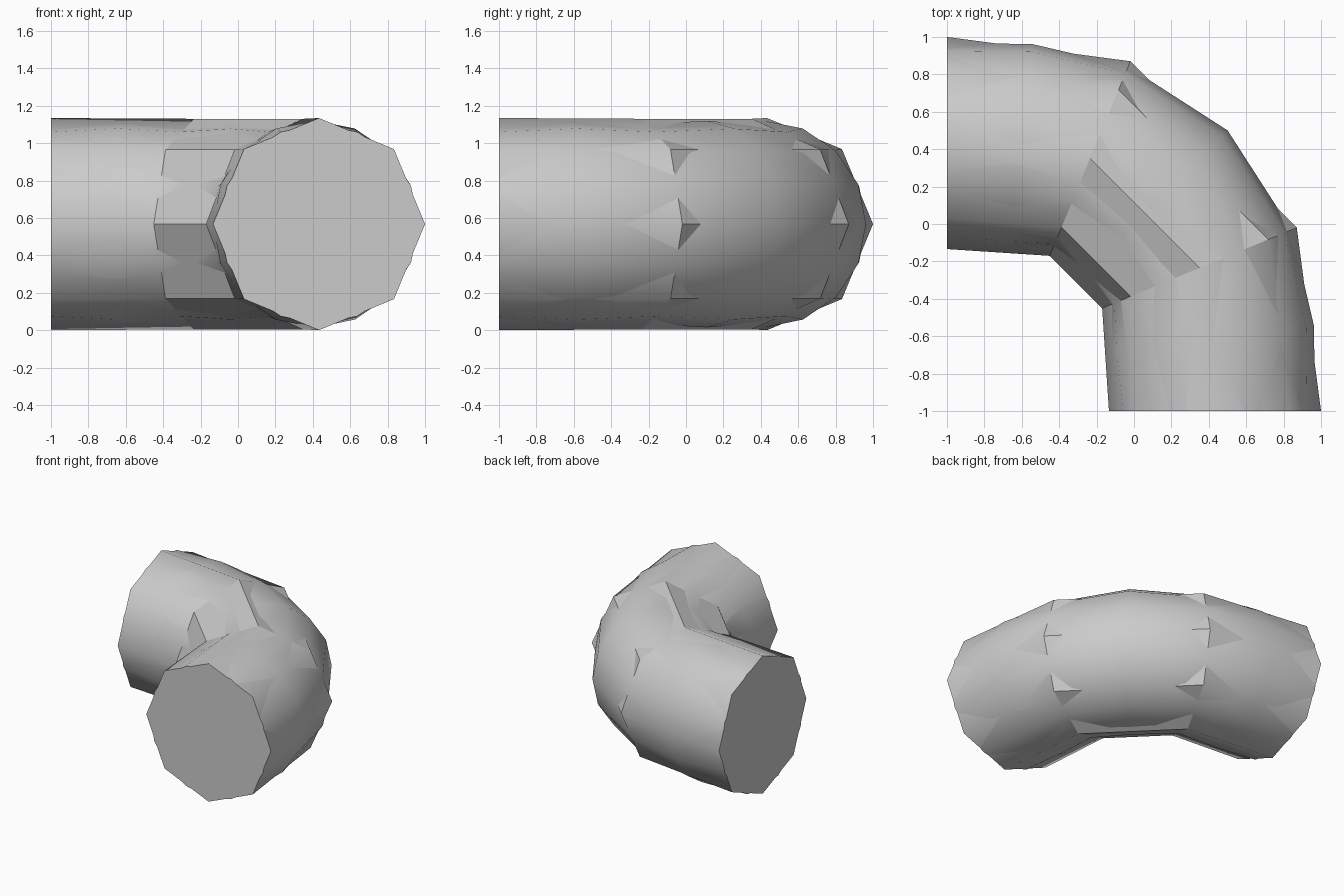
import bpy, bmesh
from math import sin, cos, radians, pi

if "Cube" in bpy.data.objects:
    bpy.data.objects.remove(bpy.data.objects["Cube"])

Z = 0.567  # height of the pipe's centre line


def tube(name, stations, sides, flat_spans=()):
    """Loft closed rings; station = (x, y, bend angle in degrees, radius)."""
    bm = bmesh.new()
    rings = []
    for x, y, bend, r in stations:
        a = radians(bend)
        nx, ny = sin(a), cos(a)  # outward direction in plan
        rings.append([bm.verts.new((x + r * cos(t) * nx, y + r * cos(t) * ny, Z + r * sin(t)))
                      for t in (2 * pi * i / sides for i in range(sides))])
    for k, (p, q) in enumerate(zip(rings, rings[1:])):
        for i in range(sides):
            j = (i + 1) % sides
            f = bm.faces.new((p[i], p[j], q[j], q[i]))
            f.smooth = k not in flat_spans
    # End caps
    bm.faces.new(rings[0][::-1])
    bm.faces.new(rings[-1])
    bmesh.ops.recalc_face_normals(bm, faces=bm.faces)
    for ring in (rings[0], rings[-1]):
        for i in range(sides):
            bm.edges.get((ring[i - 1], ring[i])).smooth = False
    me = bpy.data.meshes.new(name)
    bm.to_mesh(me)
    bm.free()
    ob = bpy.data.objects.new(name, me)
    bpy.context.collection.objects.link(ob)
    return ob


def mirrored(half):
    """Repeat stations across the diagonal of the bend."""
    return half + [(y, x, 90 - b, r) for x, y, b, r in reversed(half)]


# Eight-sided elbow with a faceted bend
tube("faceted_elbow", mirrored([(-1, 0.433, 0, 0.567), (-0.235, 0.35, 22.5, 0.563)]), 8, {1})

# Rounder elbow that swells between the facet corners
half = [(-1, 0.433, 0, 0.533), (-0.615, 0.414, 7, 0.553), (-0.235, 0.35, 22.5, 0.533)]
both = mirrored(half)
tube("rounded_elbow", both[:3] + [(0.11, 0.11, 45, 0.552)] + both[3:], 16)
